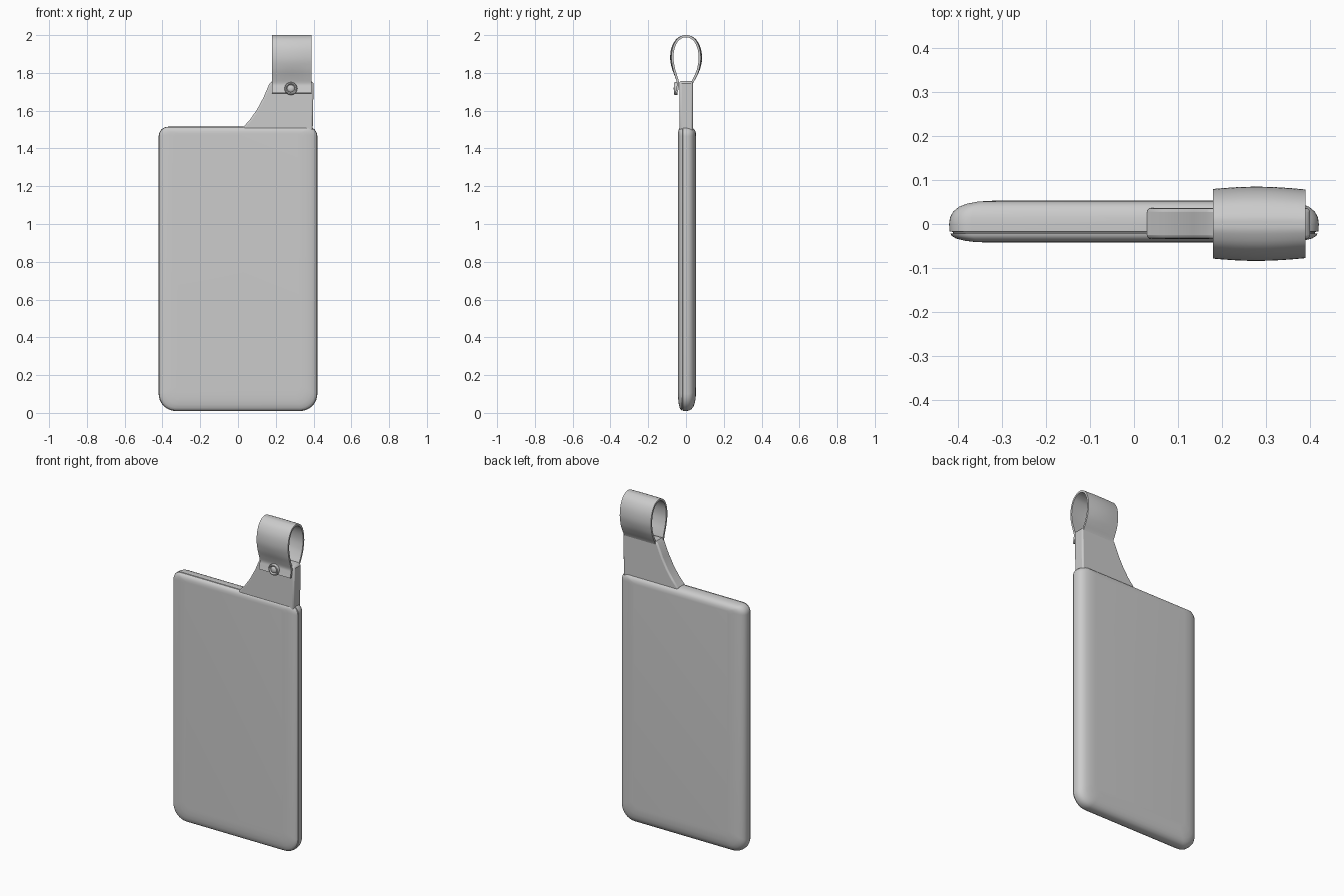
import bpy, bmesh, math
from mathutils import Vector

if "Cube" in bpy.data.objects:
    bpy.data.objects.remove(bpy.data.objects["Cube"], do_unlink=True)

gray = bpy.data.materials.new("plain gray")
gray.use_nodes = True
COLOUR = (0.6, 0.6, 0.6, 1)
gray.diffuse_color = COLOUR
gray.node_tree.nodes["Principled BSDF"].inputs["Base Color"].default_value = COLOUR


def make(name, bm, angle=40):
    bmesh.ops.recalc_face_normals(bm, faces=bm.faces)
    mesh = bpy.data.meshes.new(name)
    bm.to_mesh(mesh)
    bm.free()
    ob = bpy.data.objects.new(name, mesh)
    bpy.context.collection.objects.link(ob)
    mesh.materials.append(gray)
    bpy.ops.object.select_all(action="DESELECT")
    ob.select_set(True)
    bpy.context.view_layer.objects.active = ob
    bpy.ops.object.shade_smooth_by_angle(angle=math.radians(angle))
    return ob


def loft(rings, cap=True, closed=True):
    """Bridge equal-length rings of points."""
    bm = bmesh.new()
    vs = [[bm.verts.new(p) for p in ring] for ring in rings]
    n = len(vs[0])
    for a, b in zip(vs, vs[1:]):
        for i in range(n if closed else n - 1):
            j = (i + 1) % n
            bm.faces.new((a[i], a[j], b[j], b[i]))
    if cap:
        bm.faces.new(vs[0])
        bm.faces.new(vs[-1])
    return bm


def rounded_outline(inset, y):
    """Rounded rectangle; the top edge is rounded more tightly than the rest."""
    x, low, high = 0.42 - inset, 0.01 + inset, 1.515 - 0.4 * inset
    pts = []
    corners = ((x, low, -90, 0.09), (x, high, 0, 0.05),
               (-x, high, 90, 0.05), (-x, low, 180, 0.09))
    for cx, cz, start, full in corners:
        r = max(full - 0.5 * inset, 0.02)
        ox = cx - math.copysign(r, cx)
        oz = cz + r if cz == low else cz - r
        for k in range(9):
            a = math.radians(start + k * 90 / 8)
            pts.append((ox + r * math.cos(a), y, oz + r * math.sin(a)))
    return pts


# Case: shallow front shell, thin seam, soft back shell
front_profile = [(0.09, -0.042), (0.06, -0.041), (0.035, -0.038), (0.016, -0.033), (0.006, -0.027),
                 (0.003, -0.022), (0.009, -0.021)]
back_profile = [(0.009, -0.018), (0.001, -0.017), (0, 0), (0.002, 0.015), (0.009, 0.028),
                (0.022, 0.039), (0.04, 0.046), (0.065, 0.051), (0.1, 0.053)]
make("case", loft([rounded_outline(i, y) for i, y in front_profile + back_profile]))

# Neck: tapering tab rising from one side of the top edge
outline = [(0.03, 1.48), (0.03, 1.515), (0.065, 1.555), (0.10, 1.605), (0.135, 1.67), (0.165, 1.74),
           (0.18, 1.757), (0.39, 1.757), (0.40, 1.745), (0.395, 1.48)]
neck = make("neck", loft([[(x, y, z) for x, z in outline] for y in (-0.034, 0.036)]))
bevel = neck.modifiers.new("soft edges", "BEVEL")
bevel.width = 0.009
bevel.segments = 3
bevel.limit_method = "ANGLE"
bevel.angle_limit = math.radians(50)

# Strap loop: teardrop path, thickened, with a slight barrel across its width
path = [(-0.051, 1.693), (-0.045, 1.72), (-0.042, 1.745), (-0.052, 1.78), (-0.068, 1.825),
        (-0.077, 1.875), (-0.071, 1.93), (-0.049, 1.972), (-0.02, 1.991), (0, 1.994),
        (0.02, 1.991), (0.049, 1.972), (0.071, 1.93), (0.078, 1.875), (0.069, 1.825),
        (0.052, 1.785), (0.036, 1.755), (0.028, 1.735)]


def smooth(points, steps=4):
    """Catmull-Rom curve through the points."""
    p = [Vector(q) for q in points]
    p = [2 * p[0] - p[1]] + p + [2 * p[-1] - p[-2]]
    out = []
    for a, b, c, d in zip(p, p[1:], p[2:], p[3:]):
        for k in range(steps):
            t = k / steps
            out.append(0.5 * (2 * b + (c - a) * t + (2 * a - 5 * b + 4 * c - d) * t * t
                              + (3 * b - a - 3 * c + d) * t ** 3))
    return out + [p[-2]]


mid = smooth(path)
half = 0.006
outer, inner = [], []
for i, p in enumerate(mid):
    d = (mid[min(i + 1, len(mid) - 1)] - mid[max(i - 1, 0)]).normalized()
    side = Vector((-d.y, d.x)) * half
    outer.append(p + side)
    inner.append(p - side)
section = outer + inner[::-1]
rings = []
for k in range(9):
    u = k / 8
    swell = 0.92 + 0.09 * math.sin(math.pi * (0.1 + 0.85 * u))
    ring = []
    for p in section:
        bulge = min(max((p.y - 1.76) / 0.08, 0), 1)
        ring.append((0.18 + 0.21 * u, p.x * (1 + (swell - 1) * bulge), p.y))
    rings.append(ring)
make("strap_loop", loft(rings))

# Snap button: ring-rimmed stud on the front flap
stud = [(0.034, -0.046), (0.034, -0.058), (0.031, -0.063), (0.026, -0.064), (0.022, -0.061),
        (0.020, -0.057), (0.018, -0.060), (0.012, -0.064), (0.004, -0.065)]
N = 32
make("snap_button", loft([[(0.28 + r * math.cos(k * math.tau / N), y, 1.717 + r * math.sin(k * math.tau / N))
                           for k in range(N)] for r, y in stud]))
